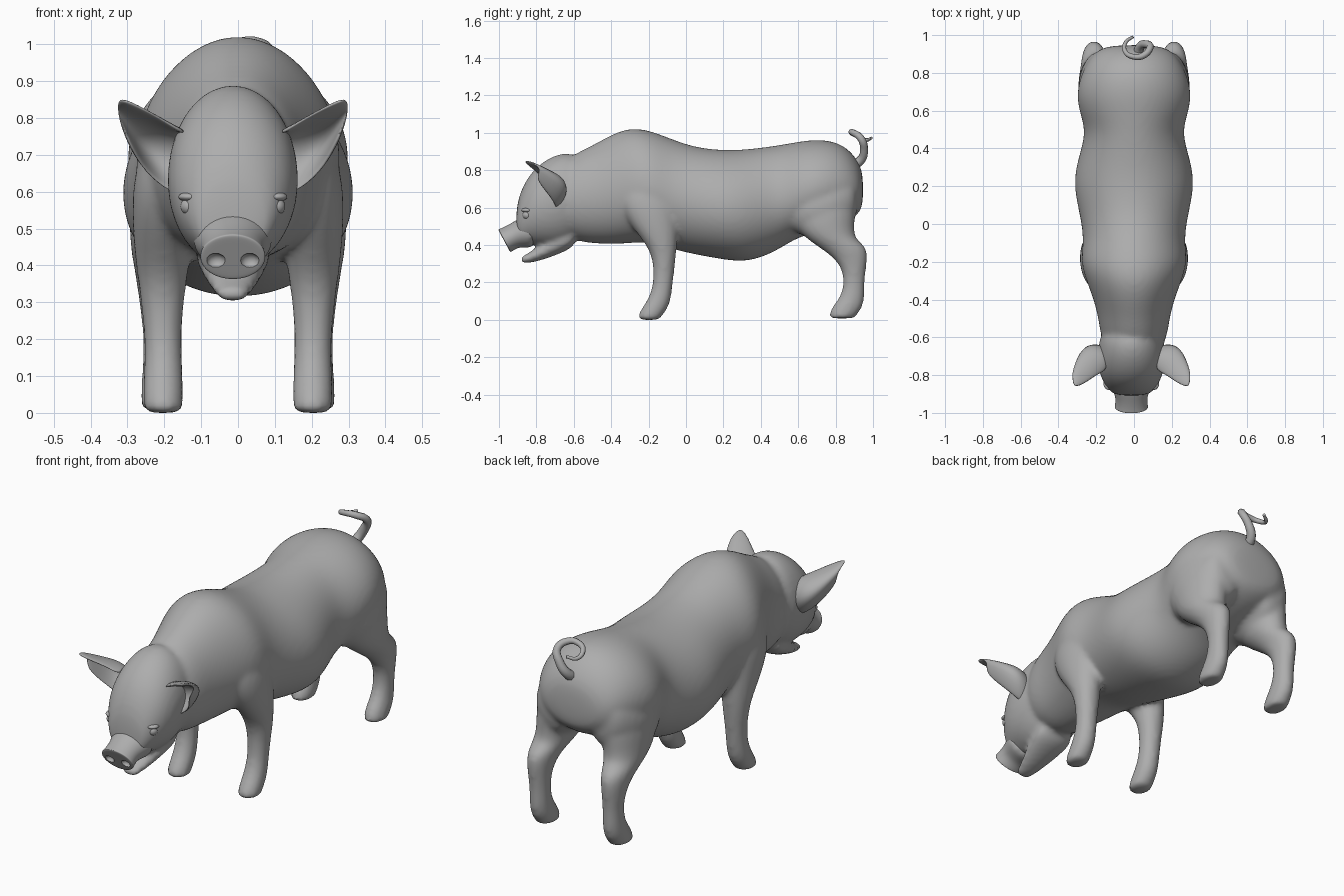
import bpy, bmesh, math
from mathutils import Vector

if "Cube" in bpy.data.objects:
    bpy.data.objects.remove(bpy.data.objects["Cube"], do_unlink=True)

grey = bpy.data.materials.new("plain_grey")
grey.use_nodes = True
COLOUR = (0.42, 0.42, 0.42, 1)
grey.diffuse_color = COLOUR
grey.node_tree.nodes["Principled BSDF"].inputs["Base Color"].default_value = COLOUR

HEAD_X = -.014  # the head is turned slightly off centre


def finish(name, bm, mirror=False, subsurf=2, thickness=0, shift=0):
    """Turn a bmesh into a smooth object with its modifiers."""
    bmesh.ops.recalc_face_normals(bm, faces=bm.faces)
    for f in bm.faces:
        f.smooth = True
    mesh = bpy.data.meshes.new(name)
    bm.to_mesh(mesh)
    bm.free()
    mesh.materials.append(grey)
    ob = bpy.data.objects.new(name, mesh)
    ob.location.x = shift
    bpy.context.collection.objects.link(ob)
    if mirror:
        ob.modifiers.new("Mirror", 'MIRROR')
    if thickness:
        sol = ob.modifiers.new("Solidify", 'SOLIDIFY')
        sol.thickness, sol.offset = thickness, 0
    if subsurf:
        sub = ob.modifiers.new("Subdivision", 'SUBSURF')
        sub.levels = sub.render_levels = subsurf
    return ob


def loft(name, rings, n=16, egg=0, **kw):
    """Skin over elliptical rings (x, y, z, half width, half depth, tilt).
    Tilt 0 is an upright ring, tilt 90 a level one; egg narrows the top."""
    bm = bmesh.new()
    rows = []
    for x, y, z, rx, rv, tilt in rings:
        t = math.radians(tilt)
        v = Vector((0, math.sin(t), math.cos(t)))
        row = []
        for i in range(n):
            a = 2 * math.pi * i / n
            across = rx * math.cos(a) * (1 - egg * math.sin(a))
            row.append(bm.verts.new(Vector((x + across, y, z)) + v * rv * math.sin(a)))
        rows.append(row)
    for a, b in zip(rows, rows[1:]):
        for i in range(n):
            j = (i + 1) % n
            bm.faces.new((a[i], a[j], b[j], b[i]))
    bm.faces.new(rows[0])
    bm.faces.new(rows[-1])
    return finish(name, bm, **kw)


def upright(profile):
    """Rings from (y, bottom, top, half width)."""
    return [(0, y, (b + t) / 2, w, (t - b) / 2, 0) for y, b, t, w in profile]


def level(profile):
    """Rings from (x, y, z, half width, half depth)."""
    return [(*p, 90) for p in profile]


def activate(*objects):
    bpy.ops.object.select_all(action='DESELECT')
    for ob in objects:
        ob.select_set(True)
    bpy.context.view_layer.objects.active = objects[0]


# Torso, neck to rump
torso = loft("body", upright([
    (-.72, .50, .80, .12), (-.60, .42, .89, .178), (-.50, .405, .935, .19),
    (-.40, .40, .995, .216), (-.30, .405, 1.032, .255), (-.20, .415, 1.02, .288),
    (-.08, .375, .972, .268), (.05, .345, .925, .29), (.20, .318, .91, .325),
    (.33, .302, .915, .306), (.48, .36, .935, .255), (.58, .43, .952, .288),
    (.68, .46, .968, .31), (.78, .49, .962, .288), (.86, .52, .925, .25),
    (.92, .56, .855, .20), (.948, .61, .78, .12)]), n=20, egg=.07)

# Haunches either side of the rump
haunch = loft("haunch", [
    (.165, .55, .57, .07, .08, 0), (.168, .61, .59, .115, .14, 0),
    (.168, .69, .60, .135, .17, 0), (.165, .78, .61, .13, .175, 0),
    (.155, .86, .63, .11, .155, 0), (.14, .92, .65, .075, .11, 0)], mirror=True)

# Head and lower jaw
head = loft("head", upright([
    (-.55, .45, .88, .16), (-.65, .39, .902, .178), (-.74, .385, .867, .182),
    (-.82, .40, .803, .163), (-.878, .405, .71, .122), (-.91, .41, .60, .09)]),
    n=20, shift=HEAD_X)
jaw = loft("lower_jaw", upright([
    (-.58, .395, .52, .115), (-.68, .35, .47, .10), (-.75, .325, .43, .08),
    (-.81, .308, .378, .06), (-.865, .30, .345, .044), (-.885, .303, .338, .036)]),
    shift=HEAD_X)

# Legs
front_leg = loft("front_leg", level([
    (.16, -.20, .80, .07, .12), (.185, -.205, .66, .10, .165), (.20, -.185, .55, .09, .146),
    (.205, -.148, .45, .08, .105), (.205, -.118, .36, .068, .068), (.205, -.118, .26, .055, .056),
    (.203, -.126, .17, .051, .054), (.203, -.145, .10, .055, .064), (.203, -.175, .05, .056, .073),
    (.203, -.197, .012, .055, .062), (.203, -.198, .001, .052, .058), (.203, -.198, 0, .03, .03)]),
    mirror=True)
hind_leg = loft("hind_leg", level([
    (.15, .74, .74, .09, .14), (.18, .735, .61, .115, .178), (.188, .735, .51, .11, .168),
    (.20, .772, .43, .092, .13)]) + [(.212, .868, .375, .068, .11, 80)] + level([
    (.213, .897, .29, .054, .07), (.21, .90, .20, .047, .054), (.21, .89, .12, .05, .067),
    (.21, .86, .065, .054, .086), (.21, .836, .02, .054, .074), (.21, .834, .01, .052, .068),
    (.21, .834, .008, .03, .04)]),
    mirror=True)

# Fuse the fleshy parts into one continuous skin
activate(torso, haunch, head, jaw, front_leg, hind_leg)
bpy.ops.object.convert(target='MESH')
bpy.ops.object.join()
skin = torso.modifiers.new("Remesh", 'REMESH')
skin.mode, skin.voxel_size, skin.use_smooth_shade = 'VOXEL', .013, True
soft = torso.modifiers.new("Smooth", 'SMOOTH')
soft.factor, soft.iterations = .5, 8
bpy.ops.object.convert(target='MESH')

# Snout with nostrils cut into its disc
snout = loft("snout", [
    (0, -.80, .475, .12, .09, 0), (0, -.87, .47, .105, .085, -5),
    (0, -.918, .45, .084, .068, -18), (0, -.955, .43, .088, .069, -28),
    (0, -.968, .424, .091, .071, -28), (0, -.972, .422, .089, .069, -28),
    (0, -.972, .422, .06, .045, -28)], shift=HEAD_X)
bm = bmesh.new()
for side in (-1, 1):
    made = bmesh.ops.create_uvsphere(bm, u_segments=12, v_segments=8, radius=.024)["verts"]
    for v in made:
        v.co = Vector((v.co.x * 1.1 + side * .046, v.co.y - .972, v.co.z * .9 + .412))
cutter = finish("nostril_cutter", bm, subsurf=0, shift=HEAD_X)
cutter.hide_render = True
cut = snout.modifiers.new("Nostrils", 'BOOLEAN')
cut.operation, cut.object = 'DIFFERENCE', cutter
activate(snout)
bpy.ops.object.convert(target='MESH')
bpy.ops.object.shade_smooth_by_angle(angle=math.radians(35))
bpy.data.objects.remove(cutter, do_unlink=True)

# Cupped ears, rows from root to tip: front edge, back, underside, lower edge
EAR = [
    [(.12, -.775, .75), (.14, -.69, .775), (.15, -.63, .68), (.13, -.70, .585)],
    [(.18, -.80, .79), (.205, -.675, .785), (.23, -.615, .70), (.18, -.695, .60)],
    [(.24, -.845, .825), (.255, -.73, .80), (.28, -.655, .745), (.25, -.735, .665)],
    [(.305, -.872, .855), (.315, -.83, .845), (.313, -.775, .81), (.292, -.815, .76)]]
bm = bmesh.new()
grid = [[bm.verts.new(p) for p in row] for row in EAR]
for a, b in zip(grid, grid[1:]):
    for i in range(3):
        bm.faces.new((a[i], a[i + 1], b[i + 1], b[i]))
finish("ear", bm, mirror=True, thickness=.018, shift=HEAD_X)

# Eyes with a raised lid above
for name, centre, size in (("eye", (.118, -.848, .56), (.026, .028, .024)),
                           ("eyelid", (.116, -.846, .586), (.034, .036, .014))):
    bm = bmesh.new()
    bmesh.ops.create_uvsphere(bm, u_segments=12, v_segments=8, radius=1)
    for v in bm.verts:
        v.co = Vector([c + p * s for c, p, s in zip(centre, v.co, size)])
    finish(name, bm, mirror=True, subsurf=1, shift=HEAD_X)

# Curly tail, tapering to the tip
PATH = [(.02, .88, .82), (.03, .935, .855), (.06, .952, .91), (.085, .935, .97),
        (.05, .892, 1.002), (0, .885, 1.002), (-.045, .91, .985), (-.045, .96, .962),
        (-.005, .992, .972)]
curve = bpy.data.curves.new("tail", 'CURVE')
curve.dimensions = '3D'
curve.bevel_depth, curve.bevel_resolution, curve.use_fill_caps = .027, 2, True
spline = curve.splines.new('BEZIER')
spline.bezier_points.add(len(PATH) - 1)
for i, (point, co) in enumerate(zip(spline.bezier_points, PATH)):
    point.co = co
    point.radius = 1 - .09 * i
    point.handle_left_type = point.handle_right_type = 'AUTO'
spline.resolution_u = 6
curve.materials.append(grey)
tail = bpy.data.objects.new("tail", curve)
bpy.context.collection.objects.link(tail)
activate(tail)
bpy.ops.object.convert(target='MESH')
bpy.ops.object.shade_smooth_by_angle(angle=math.radians(60))
